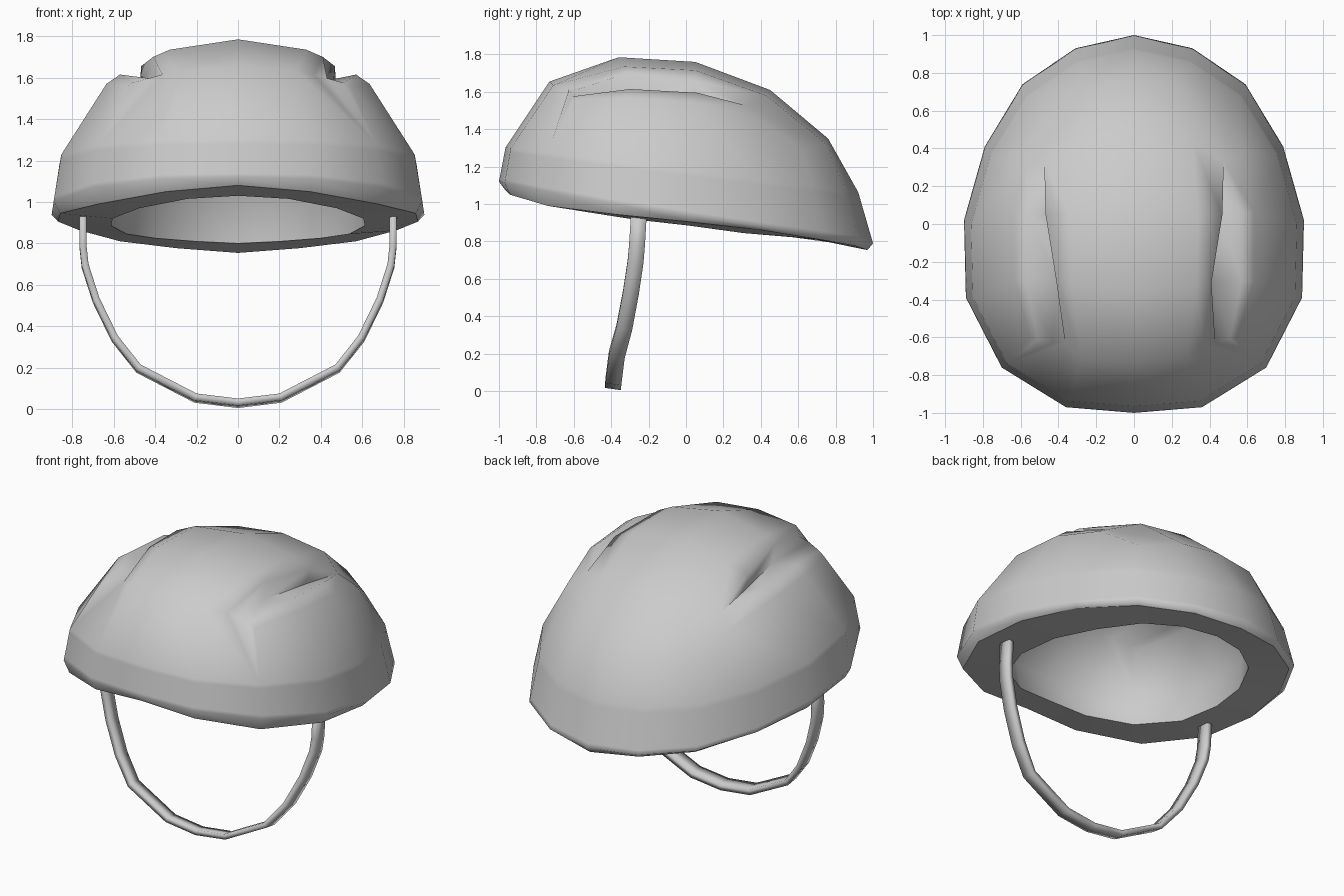
import bpy, bmesh, math
from mathutils import Vector

if "Cube" in bpy.data.objects:
    bpy.data.objects.remove(bpy.data.objects["Cube"])

grey = bpy.data.materials.new("light grey")
grey.diffuse_color = (0.6, 0.6, 0.6, 1)
grey.use_nodes = True
grey.node_tree.nodes["Principled BSDF"].inputs["Base Color"].default_value = grey.diffuse_color


def build(name, faces, angle):
    """Make a mesh from half-model faces, mirrored across x and welded."""
    bm = bmesh.new()
    for sx in (1, -1):
        for f in faces:
            pts = []
            for p in f:
                q = Vector((sx * p[0], p[1], p[2]))
                if all((q - r).length > 1e-4 for r in pts):
                    pts.append(q)
            if len(pts) > 2:
                # wind each face the same way round on both halves
                bm.faces.new([bm.verts.new(q) for q in pts[::sx]])
    bmesh.ops.remove_doubles(bm, verts=bm.verts, dist=1e-4)
    me = bpy.data.meshes.new(name)
    bm.to_mesh(me)
    bm.free()
    ob = bpy.data.objects.new(name, me)
    bpy.context.collection.objects.link(ob)
    me.materials.append(grey)
    bpy.ops.object.select_all(action='DESELECT')
    ob.select_set(True)
    bpy.context.view_layer.objects.active = ob
    bpy.ops.object.shade_smooth_by_angle(angle=math.radians(angle))
    return ob


def bridge(a, b):
    return [(a[i], b[i], b[i + 1], a[i + 1]) for i in range(len(a) - 1)]


def mix(a, b, t):
    return tuple(p + (q - p) * t for p, q in zip(a, b))


# Crown rows front to back: centre, shoulder, vent lip, vent floor, vent ridge, side
tip, rear = (.475, .33, 1.525), (.46, .62, 1.29)
crown = [
    [(0, -.73, 1.655), (.28, -.71, 1.635), (.365, -.63, 1.615), (.43, -.63, 1.597), (.51, -.61, 1.575), (.545, -.605, 1.555)],
    [(0, -.36, 1.785), (.33, -.33, 1.735), (.41, -.31, 1.70), (.40, -.30, 1.58), (.57, -.3, 1.615), (.635, -.3, 1.57)],
    [(0, .05, 1.76), (.34, .05, 1.715), (.468, .05, 1.655), (.46, .05, 1.565), (.565, .06, 1.595), (.635, .06, 1.54)],
    [(0, .45, 1.61), (.31, .43, 1.58), tip, tip, tip, (.57, .37, 1.46)],
    [(0, .76, 1.35), (.25, .74, 1.33), rear, rear, rear, rear],
]
# Half outline of the rim, front to back
outline = [(0, -1), (.36, -.97), (.70, -.76), (.89, -.39), (.90, .02),
           (.79, .41), (.59, .74), (.31, .93), (0, 1)]


def ring(sx, sy, dy, z0, slope, bend=0):
    """Scaled outline on a sloping plane that lifts toward the front."""
    pts = [(x * sx, y * sy + dy) for x, y in outline]
    return [(x, y, z0 + slope * y + bend * min(y, 0) ** 2) for x, y in pts]


def ring_at(sx, sy, heights):
    return [(x * sx, y * sy, z) for (x, y), z in zip(outline, heights)]


def dome(rows, brow):
    """Crown patch plus the band joining its border to the brow ring."""
    faces = [f[::-1] for a, b in zip(rows, rows[1:]) for f in bridge(a, b)]
    border = rows[0] + [r[5] for r in rows[1:]] + [rows[4][1], rows[4][0]]
    feet = brow[:2] + [brow[2]] * 4 + brow[3:]
    return faces + bridge(border, feet)


brow = ring(.958, .943, -.022, 1.18, -.127)
rim = ring(1, 1, 0, .94, -.15, .03)
lower = ring_at(.965, .97, (1.08, 1.05, .99, .945, .905, .862, .81, .777, .754))
hole = ring_at(.68, .75, (1.03, 1.015, .97, .92, .885, .845, .825, .81, .80))
inner_brow = ring(.72, .76, -.02, 1.10, -.127)

# Lining rows follow the crown but pass straight under the vents
inner_crown = []
for r in crown:
    row = r[:2] + [mix(r[1], r[5], t) for t in (.3, .5, .8)] + [r[5]]
    inner_crown.append([(x * .78, y * .78, .9 + (z - .9) * .78) for x, y, z in row])
inner_crown[4][2:] = [inner_crown[4][5]] * 4

# Outer shell: crown with vents, and a band with tight loops at brow and rim
band_top = [mix(a, b, .12) for a, b in zip(brow, rim)]
band_low = [mix(a, b, .9) for a, b in zip(brow, rim)]
shell = (dome(crown, brow) + bridge(brow, band_top) + bridge(band_top, band_low)
         + bridge(band_low, rim) + bridge(rim, lower))
build("helmet_shell", shell, 85)

# Flat underside and the lining above it
build("helmet_underside", bridge(lower, hole), 30)
lining = [f[::-1] for f in bridge(inner_brow, hole) + dome(inner_crown, inner_brow)]
build("helmet_lining", lining, 50)

# Chin strap: flat band swept along a half loop
path = [(.75, -.25, .98), (.748, -.262, .78), (.738, -.27, .69), (.685, -.295, .525), (.595, -.33, .34),
        (.48, -.37, .195), (.205, -.388, .053), (0, -.39, .028)]
sections = []
for i, p in enumerate(path):
    a, b = path[max(i - 1, 0)], path[min(i + 1, len(path) - 1)]
    t = Vector((b[0] - a[0], 0, b[2] - a[2])).normalized()
    if i == len(path) - 1:
        t = Vector((-1, 0, 0))
    n = Vector((-t.z, 0, t.x)) * .017
    w = Vector((0, .042, -.006))
    c = Vector(p)
    sections.append([c + n + w, c + n - w, c - n - w, c - n + w, c + n + w])
strap = [f for a, b in zip(sections, sections[1:]) for f in bridge(a, b)]
strap.append(tuple(sections[0][:4]))
build("chin_strap", strap, 100)
